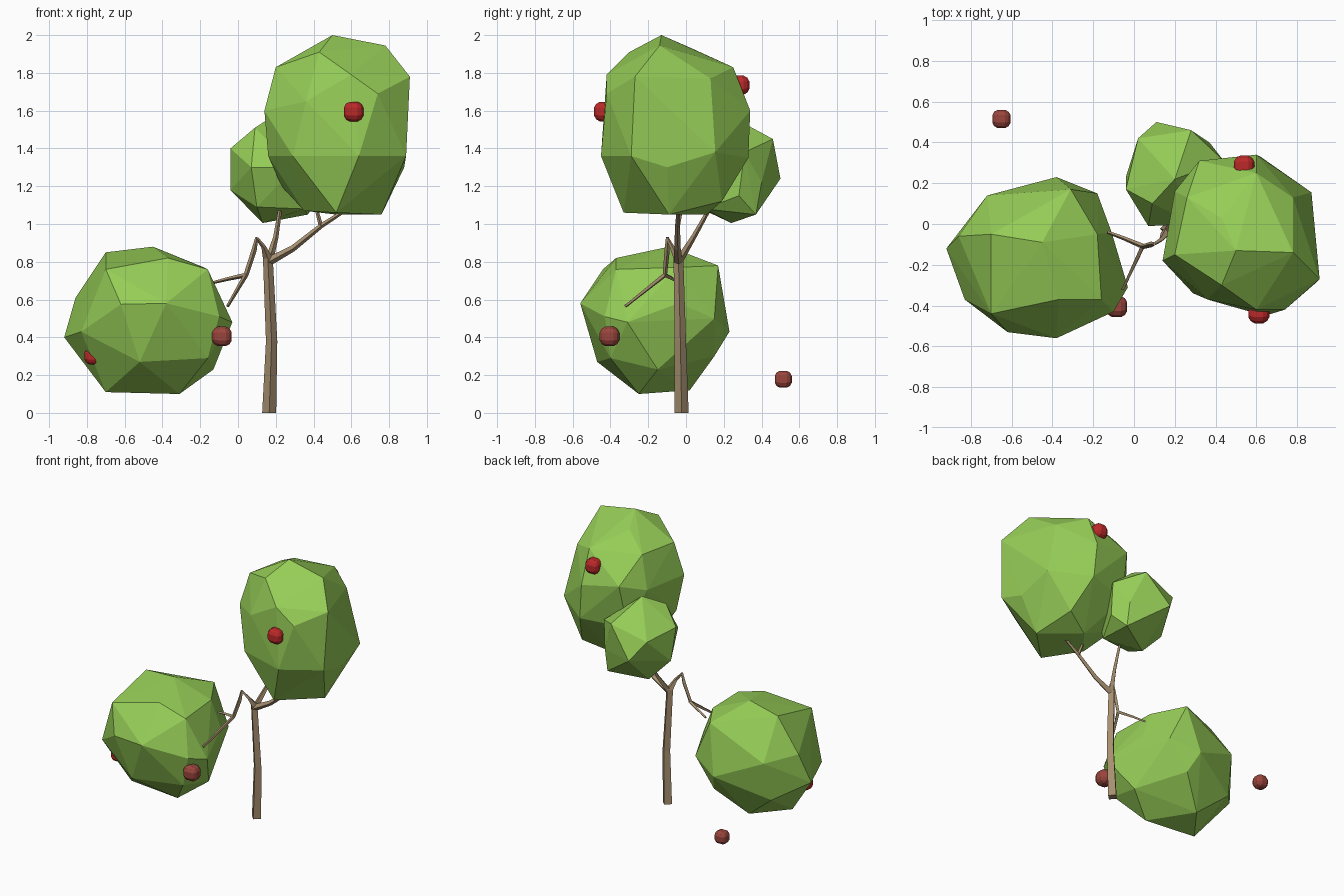
import bpy, bmesh, math
from mathutils import Vector


def material(name, rgb):
    m = bpy.data.materials.new(name)
    m.diffuse_color = (*rgb, 1)
    return m


LEAF = material("leaf green", (0.305, 0.61, 0.095))
BARK = material("bark brown", (0.38, 0.275, 0.16))
RED = material("ripe red", (0.50, 0.022, 0.022))
DULL = material("overripe red", (0.32, 0.06, 0.045))


def finish(name, bm, mat):
    bmesh.ops.recalc_face_normals(bm, faces=bm.faces[:])
    me = bpy.data.meshes.new(name)
    bm.to_mesh(me)
    bm.free()
    me.materials.append(mat)
    ob = bpy.data.objects.new(name, me)
    bpy.context.collection.objects.link(ob)
    return ob


def foliage(name, corners):
    """Faceted clump: convex hull of a few corners."""
    bm = bmesh.new()
    for c in corners:
        bm.verts.new(c)
    res = bmesh.ops.convex_hull(bm, input=bm.verts[:])
    loose = {g for g in res["geom_interior"] + res["geom_unused"]
             if isinstance(g, bmesh.types.BMVert)}
    bmesh.ops.delete(bm, geom=list(loose), context='VERTS')
    return finish(name, bm, LEAF)


def limb(name, path, sides=4):
    """Tapered tube through points (x, y, z, radius)."""
    bm = bmesh.new()
    pts = [Vector(p[:3]) for p in path]
    rings = []
    for i, p in enumerate(pts):
        t = (pts[min(i + 1, len(pts) - 1)] - pts[max(i - 1, 0)]).normalized()
        if i == 0 and p.z == 0:            # level cut at the ground
            t = Vector((0, 0, 1))
        u = t.cross(Vector((0, 1, 0.1))).normalized()
        w = t.cross(u)
        if p.z == 0:
            w.z = 0
        rings.append([bm.verts.new(p + path[i][3] * (u * math.cos(a) + w * math.sin(a)))
                      for a in (2 * math.pi * k / sides for k in range(sides))])
    for a, b in zip(rings, rings[1:]):
        for k in range(sides):
            j = (k + 1) % sides
            bm.faces.new((a[k], a[j], b[j], b[k]))
    bm.faces.new(rings[0])
    bm.faces.new(rings[-1])
    return finish(name, bm, BARK)


def fruit(name, pos, r, mat):
    """Cube cut in thirds and rounded to an eight-sided ball."""
    bm = bmesh.new()
    bmesh.ops.create_cube(bm, size=2)
    bmesh.ops.subdivide_edges(bm, edges=bm.edges[:], cuts=2, use_grid_fill=True)
    for v in bm.verts:
        co = Vector([math.copysign(0.414, c) if abs(c) < 0.5 else c for c in v.co])
        v.co = co.normalized() * r
    ob = finish(name, bm, mat)
    ob.location = pos
    return ob


# Foliage clumps
foliage("upper_foliage", [
    (.50, -.13, 2.0), (.78, -.14, 1.945), (.43, -.30, 1.91), (.43, .03, 1.93),   # crown
    (.91, -.27, 1.78), (.78, .13, 1.77), (.89, -.29, 1.36), (.87, .155, 1.38),   # right
    (.88, -.10, 1.30),
    (.60, -.42, 1.79), (.36, -.37, 1.65), (.74, -.42, 1.69), (.64, -.45, 1.36),  # front
    (.29, -.34, 1.36),
    (.20, -.15, 1.83), (.14, -.18, 1.60), (.16, -.12, 1.36), (.20, .16, 1.60),   # left
    (.26, .13, 1.83),
    (.60, .34, 1.60), (.60, .25, 1.83), (.32, .31, 1.65), (.62, .33, 1.35),      # back
    (.30, .24, 1.33),
    (.76, -.09, 1.05), (.52, -.33, 1.06), (.52, .11, 1.05), (.35, -.10, 1.07),   # base
    (.70, .19, 1.12), (.23, .05, 1.20)])
foliage("left_foliage", [
    (-.45, -.09, .88), (-.70, -.05, .85), (-.37, -.37, .82), (-.70, -.44, .76),  # crown
    (-.31, .17, .78), (-.16, -.37, .76), (-.18, -.05, .77),
    (-.86, -.06, .61), (-.92, -.12, .40), (-.83, -.37, .43),                     # left
    (-.38, -.56, .58), (-.62, -.53, .575), (-.10, -.43, .51), (-.52, -.47, .27), # front
    (-.16, -.40, .29),
    (-.03, -.31, .48), (-.13, -.15, .23), (-.11, -.04, .58), (-.18, .15, .50),   # right
    (-.38, .23, .43), (-.72, .14, .58), (-.74, .08, .30), (-.33, .15, .30),      # back
    (-.31, -.25, .10), (-.70, -.22, .11), (-.52, .02, .12)])                     # base
foliage("back_foliage", [
    (.20, .22, 1.58), (.09, .10, 1.51),
    (-.04, .17, 1.40), (.02, .42, 1.37), (.28, .46, 1.45), (.44, .31, 1.38),
    (-.04, .23, 1.18), (.11, .50, 1.24), (.37, .40, 1.22), (.07, -.01, 1.30),
    (.30, 0, 1.30), (.43, .28, 1.15), (.35, .10, 1.08), (.10, .06, 1.09),
    (.37, .37, 1.05), (.13, .24, 1.005)])

# Trunk and branches
limb("trunk", [(0.165, -0.023, 0, 0.037), (0.178, -0.03, 0.38, 0.030),
               (0.158, -0.04, 0.82, 0.026), (0.135, -0.075, 0.88, 0.012),
               (0.10, -0.098, 0.925, 0.008)])
limb("right_branch", [(0.16, -0.04, 0.80, 0.024), (0.29, -0.045, 0.87, 0.017),
                      (0.44, -0.045, 0.99, 0.013), (0.58, -0.04, 1.08, 0.009)])
limb("right_twig", [(0.44, -0.045, 0.985, 0.012), (0.41, -0.02, 1.10, 0.008)])
limb("back_branch", [(0.163, -0.04, 0.80, 0.022), (0.20, 0.04, 0.93, 0.014),
                     (0.225, 0.13, 1.09, 0.010)])
limb("left_branch", [(0.10, -0.098, 0.93, 0.008), (0.085, -0.10, 0.86, 0.014),
                     (0.042, -0.112, 0.73, 0.013), (-0.055, -0.32, 0.565, 0.008)])
limb("left_twig", [(0.045, -0.11, 0.73, 0.013), (-0.05, -0.07, 0.71, 0.010),
                   (-0.13, -0.04, 0.69, 0.008)])

# Fruit
fruit("front_fruit", (0.612, -0.435, 1.595), 0.06, RED)
fruit("back_fruit", (0.54, 0.285, 1.735), 0.058, RED)
fruit("left_fruit", (-0.77, -0.27, 0.30), 0.05, RED)
fruit("low_front_fruit", (-0.085, -0.405, 0.405), 0.06, DULL)
fruit("fallen_fruit", (-0.65, 0.515, 0.178), 0.052, DULL)
